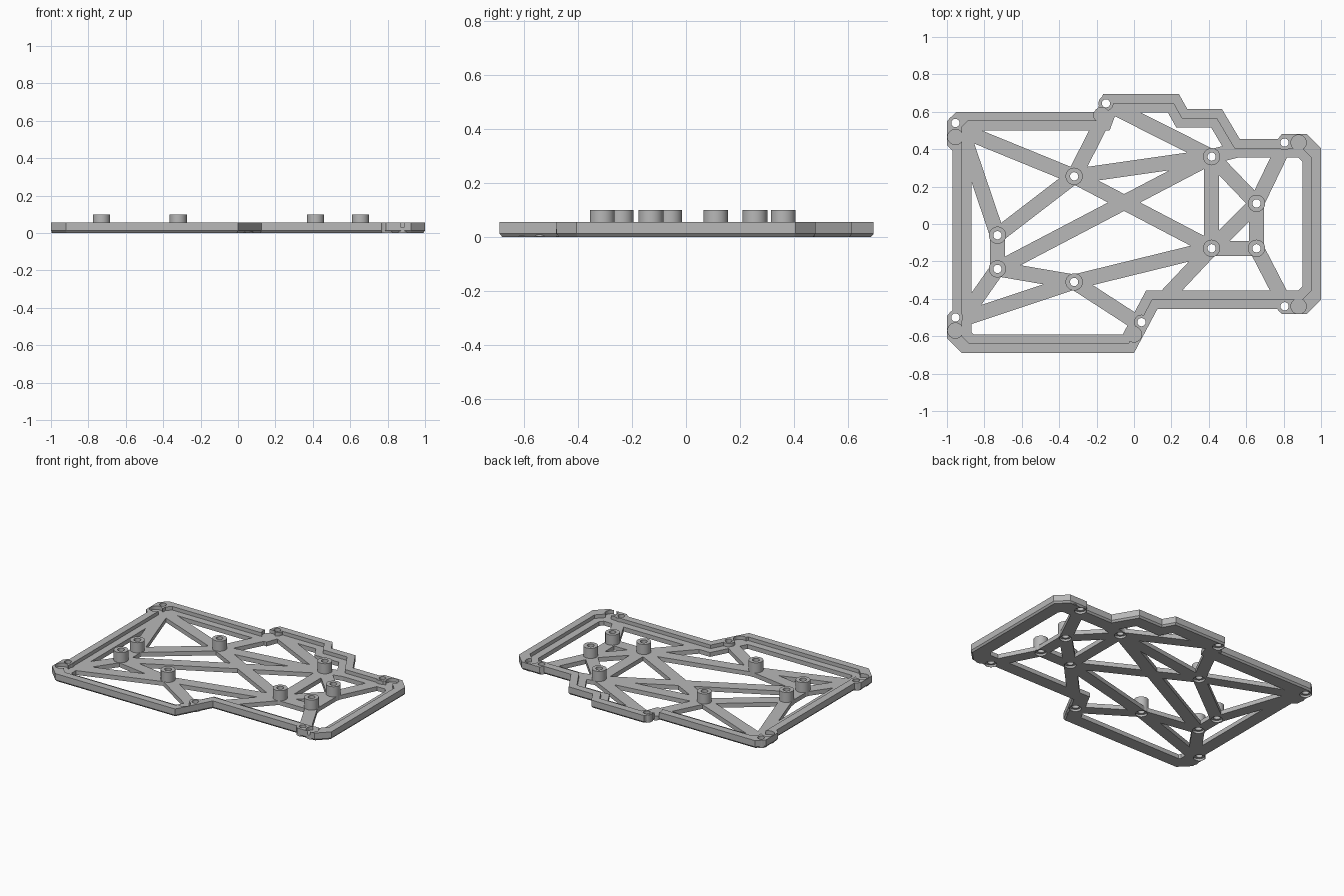
import bpy, bmesh, math
from mathutils import Vector

if "Cube" in bpy.data.objects:
    bpy.data.objects.remove(bpy.data.objects["Cube"])

TOP, LEDGE, POST = 0.055, 0.03, 0.1

grey = bpy.data.materials.new("plain grey")
grey.use_nodes = True
grey.diffuse_color = (0.48, 0.48, 0.48, 1)
grey.node_tree.nodes["Principled BSDF"].inputs["Base Color"].default_value = (0.48, 0.48, 0.48, 1)


def offset(points, d):
    """Mitred inward offset of a clockwise outline."""
    result = []
    for i, p in enumerate(points):
        p = Vector(p)
        a = (p - Vector(points[i - 1])).normalized()
        b = (Vector(points[(i + 1) % len(points)]) - p).normalized()
        na, nb = Vector((a.y, -a.x)), Vector((b.y, -b.x))
        result.append(p + (na + nb) * d / (1 + na.dot(nb)))
    return result


def loft(bm, rings):
    """Closed solid through rings of (points, height)."""
    loops = [[bm.verts.new((p[0], p[1], z)) for p in pts] for pts, z in rings]
    n = len(loops[0])
    for low, high in zip(loops, loops[1:]):
        for i in range(n):
            j = (i + 1) % n
            bm.faces.new((low[i], low[j], high[j], high[i]))
    bm.faces.new(loops[0])
    bm.faces.new(loops[-1])


def circle(centre, r, n=32):
    return [(centre[0] + r * math.cos(math.tau * i / n),
             centre[1] + r * math.sin(math.tau * i / n)) for i in range(n)]


def make(name, solids):
    bm = bmesh.new()
    for rings in solids:
        loft(bm, rings)
    bmesh.ops.recalc_face_normals(bm, faces=bm.faces)
    mesh = bpy.data.meshes.new(name)
    bm.to_mesh(mesh)
    bm.free()
    mesh.materials.append(grey)
    obj = bpy.data.objects.new(name, mesh)
    bpy.context.collection.objects.link(obj)
    return obj


def cut(obj, cutters):
    for cutter in cutters:
        mod = obj.modifiers.new("cut", 'BOOLEAN')
        mod.operation, mod.solver, mod.object = 'DIFFERENCE', 'EXACT', cutter
    bpy.context.view_layer.update()
    graph = bpy.context.evaluated_depsgraph_get()
    mesh = bpy.data.meshes.new_from_object(obj.evaluated_get(graph))
    obj.modifiers.clear()
    obj.data = mesh


# Outer edge, with slight swellings at the corners
steps = [(-0.2, 0.6), (-0.165, 0.695), (0.24, 0.695), (0.285, 0.615), (0.47, 0.615), (0.565, 0.455)]
lower = [(0.125, -0.455), (0, -0.69)]
outer = ([(-1, 0.55), (-0.95, 0.6)] + steps
         + [(0.77, 0.455), (0.79, 0.48), (0.925, 0.48), (1, 0.405),
            (1, -0.405), (0.925, -0.48), (0.79, -0.48), (0.77, -0.455)]
         + lower
         + [(-0.92, -0.69), (-1, -0.61), (-1, -0.49), (-0.97, -0.46), (-0.97, 0.39), (-1, 0.42)])

# Plain edge that the ledge and the opening follow
plain = ([(-0.97, 0.54), (-0.91, 0.6)] + steps + [(0.92, 0.455), (1, 0.375), (1, -0.375), (0.92, -0.455)]
         + lower + [(-0.9, -0.69), (-0.97, -0.62)])

# Screw holes and round pockets of the rim
rim_holes = [(-0.955, 0.54), (-0.15, 0.645), (0.805, 0.435), (0.805, -0.44), (0.04, -0.525), (-0.955, -0.5)]
pockets = [(-0.955, 0.465), (-0.175, 0.583), (0.88, 0.435), (0.88, -0.44), (0, -0.59), (-0.955, -0.57)]

# Standoff centres and the joints of the lattice
posts = {"A": (-0.73, -0.06), "B": (-0.73, -0.24), "C": (-0.32, 0.255), "D": (-0.32, -0.31),
         "E": (0.415, 0.36), "F": (0.415, -0.13), "G": (0.655, 0.11), "H": (0.655, -0.13)}
joints = dict(posts, p=(-0.92, 0.5), q=(-0.16, 0.57), r=(-0.1, 0.62), s=(0.57, 0.4),
              t=(0.8, 0.41), u=(0.8, -0.41), v=(0.17, -0.39), w=(0.02, -0.53), x=(-0.92, -0.51))

# Cutters
opening = make("opening_cutter", [[(offset(plain, 0.1), -0.1), (offset(plain, 0.1), 0.2)]])
step_cut = make("step_cutter", [[(offset(plain, 0.05), LEDGE), (offset(plain, 0.05), 0.2)]])
pocket_cut = make("pocket_cutter", [[(circle(c, 0.041), LEDGE), (circle(c, 0.041), 0.2)] for c in pockets])
hole_cut = make("hole_cutter", [[(circle(c, 0.037), -0.05), (circle(c, 0.037), 0.015),
                                 (circle(c, 0.022), 0.015), (circle(c, 0.022), 0.2)]
                                for c in rim_holes + list(posts.values())])
cutters = [opening, step_cut, pocket_cut, hole_cut]
for c in cutters:
    c.hide_render = True

parts = []

# Rim with bevelled underside and stepped inside
rim = make("rim", [[(offset(outer, 0.01), 0), (outer, 0.012), (outer, TOP)]])
cut(rim, cutters)
parts.append(rim)

# Bosses around the rim holes and floors of the pockets
for i, c in enumerate(rim_holes):
    boss = make(f"rim_boss_{i + 1}", [[(circle(c, 0.04), 0.001), (circle(c, 0.04), TOP - 0.001)]])
    cut(boss, [pocket_cut, hole_cut])
    parts.append(boss)
for i, c in enumerate(pockets):
    floor = make(f"pocket_floor_{i + 1}", [[(circle(c, 0.041), 0.001), (circle(c, 0.041), LEDGE)]])
    cut(floor, [hole_cut])
    parts.append(floor)

# Lattice of struts
for pair in "pC CF pA AB Bx AC BE BD Dx Dw DF Cq CE rE EF EG Es Gt GH GF FH Hu Fv".split():
    a, b = (Vector(joints[k]) for k in pair)
    side = (b - a).normalized().orthogonal() * 0.04
    ring = [a + side, b + side, b - side, a - side]
    strut = make("strut_" + pair, [[(ring, 0), (ring, LEDGE)]])
    cut(strut, [hole_cut])
    parts.append(strut)

# Hollow standoffs
for key, c in posts.items():
    post = make("standoff_" + key, [[(circle(c, 0.046), 0), (circle(c, 0.046), POST)]])
    cut(post, [hole_cut])
    parts.append(post)

for c in cutters:
    bpy.data.objects.remove(c)

# Smooth round walls, keeping crisp edges
bpy.ops.object.select_all(action='DESELECT')
for obj in parts:
    obj.select_set(True)
bpy.context.view_layer.objects.active = rim
bpy.ops.object.shade_smooth_by_angle(angle=math.radians(30))
